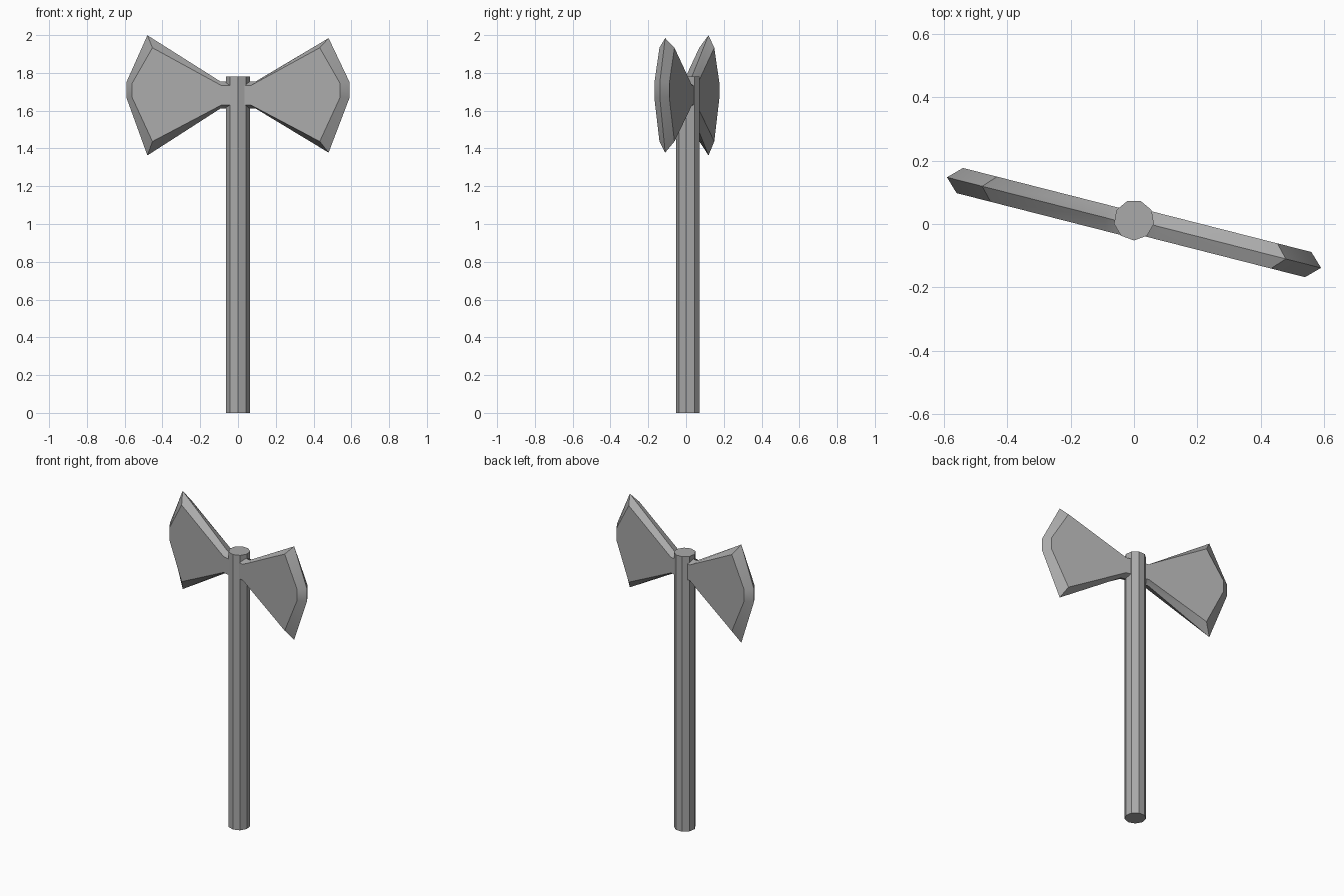
import bpy, bmesh, math
from mathutils import Matrix

cube = bpy.data.objects.get("Cube")
if cube:
    bpy.data.objects.remove(cube, do_unlink=True)

GREY = (0.4, 0.4, 0.4, 1)
metal = bpy.data.materials.new("plain grey")
metal.use_nodes = True
metal.diffuse_color = GREY
metal.node_tree.nodes["Principled BSDF"].inputs["Base Color"].default_value = GREY


def finish(bm, name):
    bmesh.ops.recalc_face_normals(bm, faces=bm.faces)
    mesh = bpy.data.meshes.new(name)
    bm.to_mesh(mesh)
    bm.free()
    mesh.materials.append(metal)
    obj = bpy.data.objects.new(name, mesh)
    bpy.context.collection.objects.link(obj)
    bpy.ops.object.select_all(action='DESELECT')
    obj.select_set(True)
    bpy.context.view_layer.objects.active = obj
    bpy.ops.object.shade_smooth_by_angle(angle=math.radians(30))
    return obj


# Nine-sided handle with one corner to the front
HEIGHT, CENTRE_Y = 1.78, 0.012
bm = bmesh.new()
bmesh.ops.create_cone(bm, cap_ends=True, segments=9, radius1=0.064, radius2=0.064, depth=HEIGHT)
corner = min(bm.verts, key=lambda v: v.co.y)
turn = -math.pi / 2 - math.atan2(corner.co.y, corner.co.x)
bm.transform(Matrix.Translation((0, CENTRE_Y, HEIGHT / 2)) @ Matrix.Rotation(turn, 4, 'Z'))
finish(bm, "handle")

# Blade outlines as (distance from handle, height): flat cheek and thin outer edge
CHEEK = [(0.03, 1.733), (0.08, 1.733), (0.457, 1.933), (0.568, 1.745),
         (0.568, 1.67), (0.457, 1.437), (0.08, 1.63), (0.03, 1.63)]
EDGE = [(0.03, 1.754), (0.095, 1.754), (0.495, 1.984), (0.61, 1.75),
        (0.61, 1.67), (0.495, 1.378), (0.095, 1.612), (0.03, 1.612)]
HALF_THICKNESS = 0.041


def blade(name, angle, offset_y, horn_growth):
    bm = bmesh.new()
    rings = []
    for outline, y in ((CHEEK, -HALF_THICKNESS), (EDGE, 0), (CHEEK, HALF_THICKNESS)):
        ring = [bm.verts.new((u, y, z)) for u, z in outline]
        rings.append(ring)
    # Lengthen the two horns slightly
    rings[1][2].co.z += horn_growth
    rings[1][5].co.z -= horn_growth
    for a, b in zip(rings, rings[1:]):
        for i in range(len(a)):
            j = (i + 1) % len(a)
            bm.faces.new((a[i], a[j], b[j], b[i]))
    bm.faces.new(rings[0])
    bm.faces.new(rings[2])
    bm.transform(Matrix.Translation((0, offset_y, 0))
                 @ Matrix.Rotation(math.radians(angle), 4, 'Z'))
    finish(bm, name)


# Two opposite blades, turned a little around the handle
blade("left_blade", -14.3, 0.012, 0)
blade("right_blade", 180 - 14.3, -0.003, 0.015)
